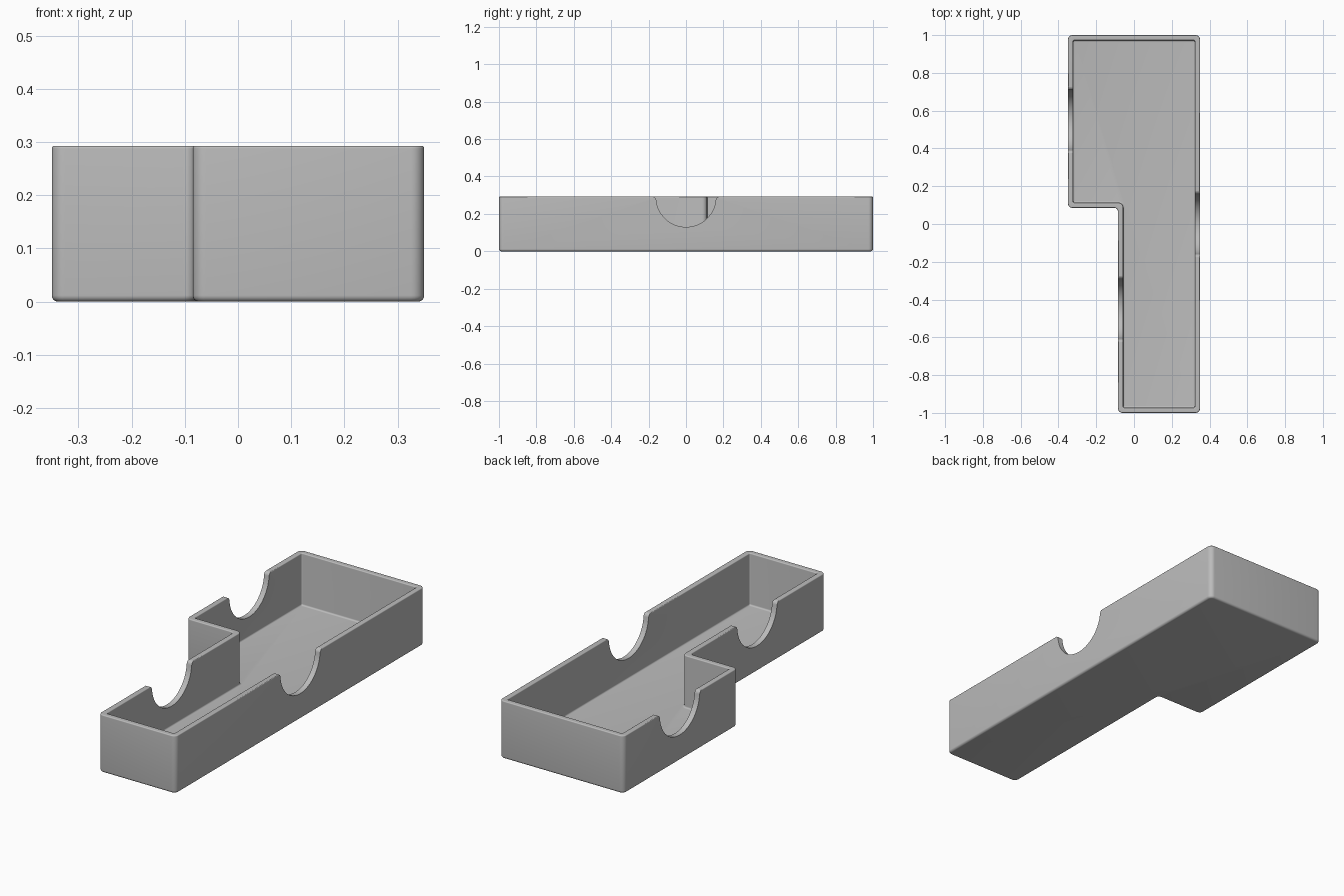
import bpy, bmesh
from math import sin, cos, pi, sqrt, atan2
from mathutils import Vector

cube = bpy.data.objects.get("Cube")
if cube:
    bpy.data.objects.remove(cube, do_unlink=True)

HEIGHT, WALL, FLOOR = 0.293, 0.028, 0.028
STEPS = 6
QUARTER = [i / STEPS * pi / 2 for i in range(STEPS + 1)]

# Plan of the tray, counter-clockwise
PLAN = [Vector(p) for p in ((-0.085, -1), (0.35, -1), (0.35, 1),
                            (-0.35, 1), (-0.35, 0.085), (-0.085, 0.085))]


def outline(inset):
    """Plan moved inwards by inset, with rounded corners."""
    points = []
    for i, corner in enumerate(PLAN):
        back = (PLAN[i - 1] - corner).normalized()
        ahead = (PLAN[(i + 1) % len(PLAN)] - corner).normalized()
        inward = Vector((back.y, -back.x)) + Vector((-ahead.y, ahead.x))
        convex = (-back).cross(ahead) > 0
        radius = max(0.025 - inset, 0.006) if convex else 0.018 + 0.3 * inset
        centre = corner + inset * inward + radius * (back + ahead)
        points += [centre - radius * (cos(a) * ahead + sin(a) * back) for a in QUARTER]
    return points


def finish(bm, name):
    bmesh.ops.recalc_face_normals(bm, faces=bm.faces)
    mesh = bpy.data.meshes.new(name)
    bm.to_mesh(mesh)
    bm.free()
    obj = bpy.data.objects.new(name, mesh)
    bpy.context.collection.objects.link(obj)
    return obj


# Wall section as (inset, height): outer foot, rim, inner foot
foot, rim, inner = 0.012, 0.005, 0.008
section = [(foot * (1 - sin(a)), foot * (1 - cos(a))) for a in QUARTER]
section += [(rim * (1 - cos(a)), HEIGHT - rim * (1 - sin(a))) for a in QUARTER]
section += [(WALL - rim * (1 - sin(a)), HEIGHT - rim * (1 - cos(a))) for a in QUARTER]
section += [(WALL + inner * (1 - cos(a)), FLOOR + inner * (1 - sin(a))) for a in QUARTER]

# Tray shell lofted along the section
bm = bmesh.new()
loops = [[bm.verts.new((p.x, p.y, z)) for p in outline(d)] for d, z in section]
for low, high in zip(loops, loops[1:]):
    for i in range(len(low)):
        j = (i + 1) % len(low)
        bm.faces.new((low[i], low[j], high[j], high[i]))
bm.faces.new(loops[0][::-1])
bm.faces.new(loops[-1])
tray = finish(bm, "tray")

# Finger notch profile: round bottom with flared lips at the rim
R, LIP, CENTRE = 0.16, 0.02, 0.29
lip_z = HEIGHT - LIP
lip_y = sqrt((R + LIP) ** 2 - (lip_z - CENTRE) ** 2)
tilt = atan2(CENTRE - lip_z, lip_y)
half = [(R * sin(t), CENTRE - R * cos(t))
        for t in [i / 20 * (pi / 2 - tilt) for i in range(21)]]
for i in range(1, STEPS + 1):
    a = pi - tilt - i / STEPS * (pi / 2 - tilt)
    half.append((lip_y + LIP * cos(a), lip_z + LIP * sin(a)))
half.append((lip_y, HEIGHT + 0.1))
profile = [(-y, z) for y, z in half[:0:-1]] + half

bm = bmesh.new()
for x, y0 in ((0.336, 0.0), (-0.336, 0.55), (-0.071, -0.45)):
    face = bm.faces.new([bm.verts.new((x - 0.04, y0 + y, z)) for y, z in profile])
    side = bmesh.ops.extrude_face_region(bm, geom=[face])["geom"]
    bmesh.ops.translate(bm, vec=(0.08, 0, 0),
                        verts=[v for v in side if isinstance(v, bmesh.types.BMVert)])
cutter = finish(bm, "notch_cutter")
cutter.hide_render = True

# Cut the notches and tidy up
cut = tray.modifiers.new("finger_notches", "BOOLEAN")
cut.operation, cut.solver, cut.object = "DIFFERENCE", "EXACT", cutter
for obj in bpy.context.selected_objects:
    obj.select_set(False)
bpy.context.view_layer.objects.active = tray
tray.select_set(True)
bpy.ops.object.modifier_apply(modifier=cut.name)
bpy.data.objects.remove(cutter, do_unlink=True)
bpy.ops.object.shade_smooth_by_angle(angle=pi / 6)

# Plain grey plastic
grey = bpy.data.materials.new("grey_plastic")
grey.use_nodes = True
colour = (0.5, 0.5, 0.5, 1)
grey.diffuse_color = colour
grey.node_tree.nodes["Principled BSDF"].inputs["Base Color"].default_value = colour
tray.data.materials.clear()
tray.data.materials.append(grey)
